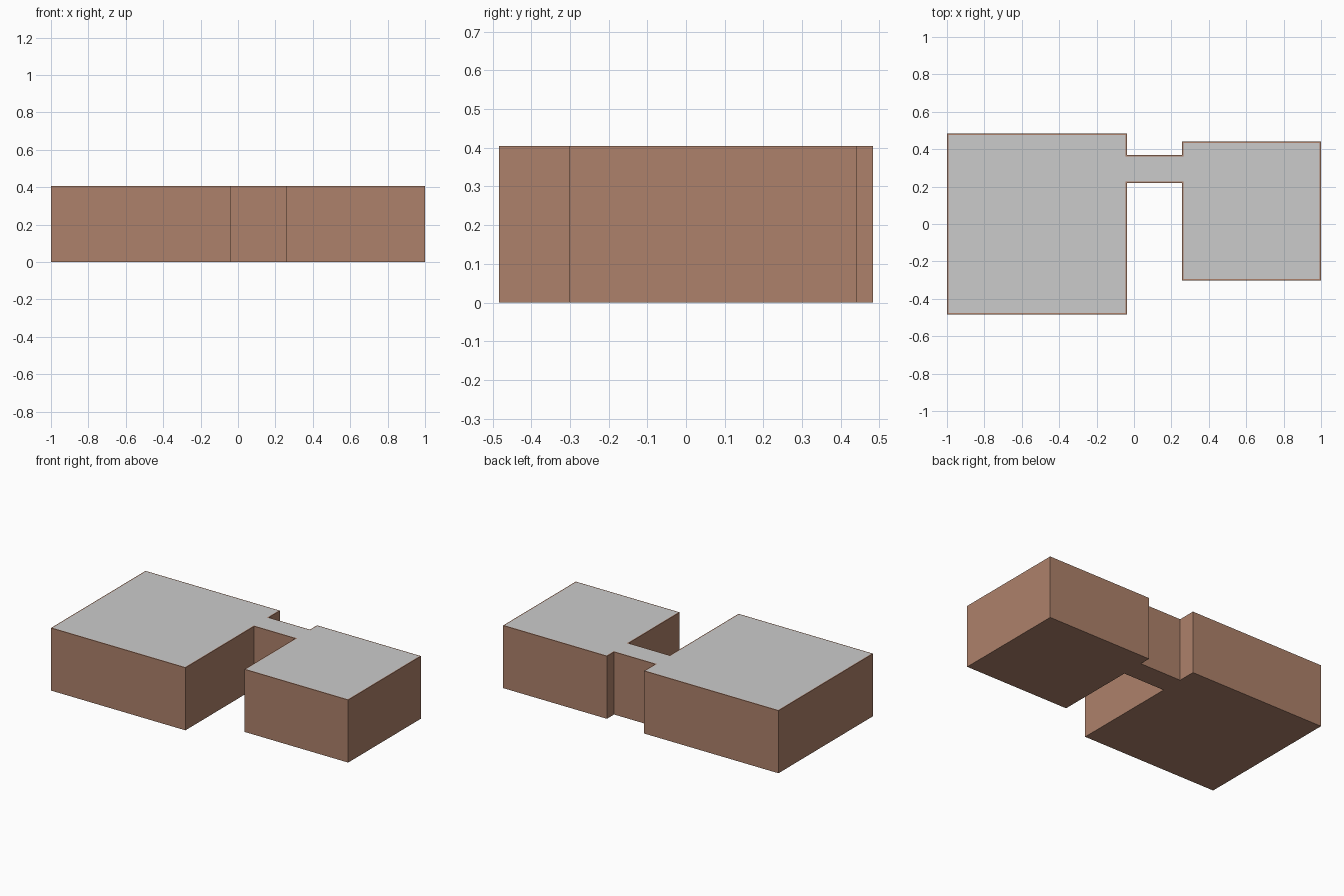
import bpy, bmesh

if "Cube" in bpy.data.objects:
    bpy.data.objects.remove(bpy.data.objects["Cube"])

HEIGHT = 0.405
RIM = 0.007
# Footprint: large block, narrow link, smaller block (counter-clockwise)
OUTLINE = [(-1, -0.483), (-0.038, -0.483), (-0.038, 0.22), (0.257, 0.22),
           (0.257, -0.302), (1, -0.302), (1, 0.441), (0.257, 0.441),
           (0.257, 0.368), (-0.038, 0.368), (-0.038, 0.483), (-1, 0.483)]


def make_object(name, bm, color=None):
    mesh = bpy.data.meshes.new(name)
    bm.to_mesh(mesh)
    bm.free()
    obj = bpy.data.objects.new(name, mesh)
    bpy.context.collection.objects.link(obj)
    if color:
        mat = bpy.data.materials.new(name + "_brown")
        mat.diffuse_color = color
        mat.use_nodes = True
        mat.node_tree.nodes["Principled BSDF"].inputs["Base Color"].default_value = mat.diffuse_color
        mesh.materials.append(mat)
    return obj


def footprint_prism():
    """Extruded footprint with a thin rim inset on top; returns the inner roof face."""
    bm = bmesh.new()
    base = bm.faces.new([bm.verts.new((x, y, 0)) for x, y in OUTLINE])
    top = bmesh.ops.extrude_face_region(bm, geom=[base], use_keep_orig=True)["geom"]
    bmesh.ops.translate(bm, vec=(0, 0, HEIGHT),
                        verts=[g for g in top if isinstance(g, bmesh.types.BMVert)])
    bmesh.ops.recalc_face_normals(bm, faces=bm.faces)
    roof = max(bm.faces, key=lambda f: f.calc_center_median().z)
    bmesh.ops.inset_region(bm, faces=[roof], thickness=RIM, use_even_offset=True)
    return bm, roof


# Brown walls, underside and thin wall-top rim
bm, roof = footprint_prism()
bmesh.ops.delete(bm, geom=[roof], context='FACES_ONLY')
make_object("building_walls", bm, (0.42, 0.22, 0.145, 1))

# Grey flat roof inside the rim
bm, roof = footprint_prism()
bmesh.ops.delete(bm, geom=[f for f in bm.faces if f != roof], context='FACES')
make_object("flat_roof", bm)
